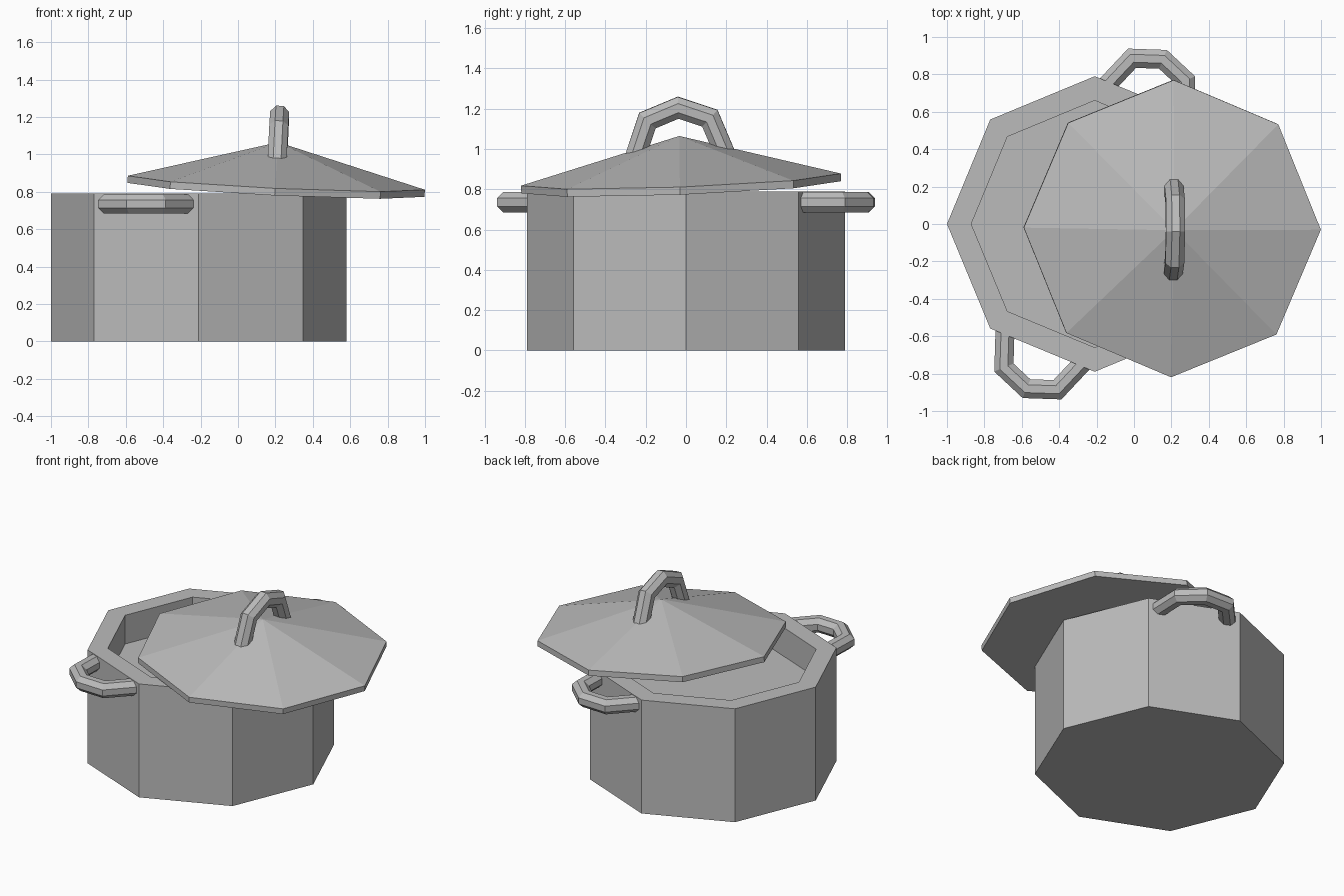
import bpy
import bmesh
from math import cos, sin, pi
from mathutils import Matrix, Vector, Euler

SIDES = 8

default = bpy.data.objects.get("Cube")
if default:
    bpy.data.objects.remove(default, do_unlink=True)

metal = bpy.data.materials.new("grey metal")
metal.use_nodes = True
grey = (0.5, 0.5, 0.5, 1)
metal.diffuse_color = grey
metal.node_tree.nodes["Principled BSDF"].inputs["Base Color"].default_value = grey


def finish(bm, name, matrix):
    bmesh.ops.remove_doubles(bm, verts=bm.verts, dist=0.0001)
    bmesh.ops.recalc_face_normals(bm, faces=bm.faces)
    mesh = bpy.data.meshes.new(name)
    bm.to_mesh(mesh)
    bm.free()
    mesh.materials.append(metal)
    obj = bpy.data.objects.new(name, mesh)
    obj.matrix_world = matrix
    bpy.context.collection.objects.link(obj)
    return obj


def bridge(bm, rings):
    for a, b in zip(rings, rings[1:]):
        for i in range(SIDES):
            j = (i + 1) % SIDES
            bm.faces.new((a[i], a[j], b[j], b[i]))


def turned(name, profile, matrix, tip=None):
    """Eight-sided solid from (radius, height) rings, closed flat or to a tip."""
    bm = bmesh.new()
    rings = []
    for r, z in profile:
        angles = [2 * pi * i / SIDES for i in range(SIDES)]
        rings.append([bm.verts.new((r * cos(a), r * sin(a), z)) for a in angles])
    bridge(bm, rings)
    bm.faces.new(rings[0])
    if tip is None:
        bm.faces.new(rings[-1])
    else:
        top = bm.verts.new((0, 0, tip))
        for i in range(SIDES):
            bm.faces.new((rings[-1][i], rings[-1][(i + 1) % SIDES], top))
    return finish(bm, name, matrix)


def handle(name, matrix, radius=0.055):
    """Mitred arch in the local YZ plane, rising along +Z."""
    half = [(-0.225, -0.02), (-0.155, 0.165)]
    path = half + [(0, 0.223)] + [(-y, z) for y, z in reversed(half)]
    pts = [Vector((0, y, z)) for y, z in path]
    bm = bmesh.new()
    rings = []
    for k, p in enumerate(pts):
        before = (p - pts[k - 1]).normalized() if k else None
        after = (pts[k + 1] - p).normalized() if k < len(pts) - 1 else None
        before, after = before or after, after or before
        tangent = (before + after).normalized()
        across = Vector((0, -tangent.z, tangent.y)) / tangent.dot(before)
        ring = []
        for i in range(SIDES):
            a = 2 * pi * (i + 0.5) / SIDES
            offset = Vector((cos(a), 0, 0)) + across * sin(a)
            ring.append(bm.verts.new(p + offset * radius))
        rings.append(ring)
    bridge(bm, rings)
    bm.faces.new(rings[0])
    bm.faces.new(rings[-1])
    return finish(bm, name, matrix)


# Pot with thick rim and recessed inside
pot_place = Matrix.Translation((-0.21, 0, 0))
turned("pot", [(0.79, 0), (0.79, 0.79), (0.66, 0.79), (0.66, 0.59)], pot_place)

# Side handles, centred on two opposite wall faces
outward = Matrix.Translation((0.73, 0, 0.735)) @ Matrix.Rotation(pi / 2, 4, "Y")
for name, turn in (("back_handle", 3), ("front_handle", 11)):
    spin = Matrix.Rotation(turn * pi / SIDES, 4, "Z")
    handle(name, pot_place @ spin @ outward)

# Tilted lid pushed to one side, with its grip
lid_place = (Matrix.Translation((0.205, -0.025, 0.848))
             @ Euler((0.038, 0.047, -0.007)).to_matrix().to_4x4())
turned("lid", [(0.795, -0.038), (0.795, 0)], lid_place, tip=0.217)
handle("lid_handle", lid_place @ Matrix.Translation((0, 0, 0.135)))
